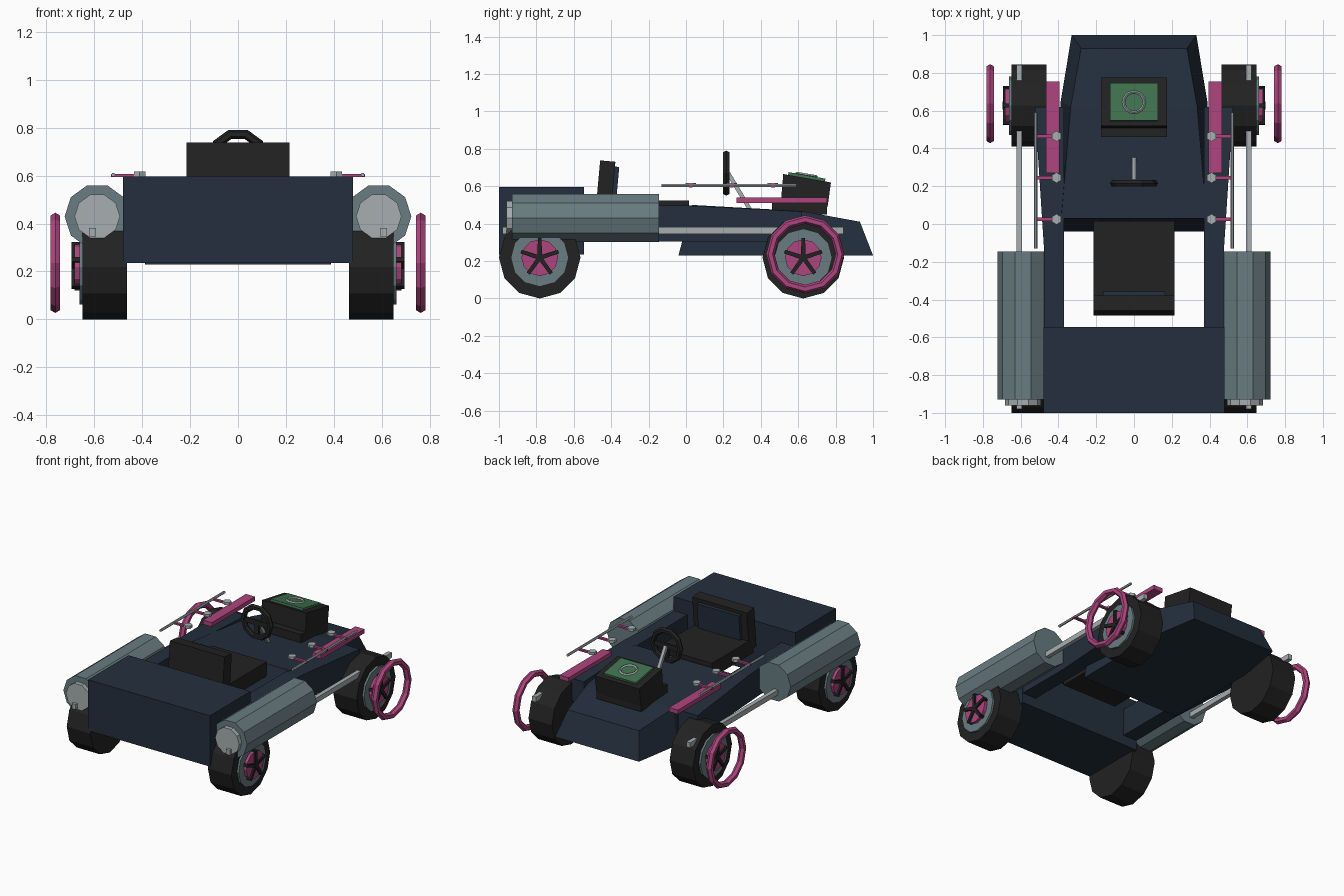
import bpy, bmesh, math
from mathutils import Matrix, Vector

if "Cube" in bpy.data.objects:
    bpy.data.objects.remove(bpy.data.objects["Cube"])


def mat(name, r, g, b):
    m = bpy.data.materials.new(name)
    m.diffuse_color = (r, g, b, 1)
    m.use_nodes = True
    m.node_tree.nodes["Principled BSDF"].inputs["Base Color"].default_value = m.diffuse_color
    return m


NAVY = mat("navy paint", 0.017, 0.028, 0.047)
BLACK = mat("black rubber", 0.016, 0.016, 0.016)
GREY = mat("slate grey metal", 0.14, 0.20, 0.22)
LIGHT = mat("light metal", 0.39, 0.43, 0.44)
PINK = mat("magenta trim", 0.42, 0.06, 0.21)
GREEN = mat("green panel", 0.05, 0.165, 0.078)


def add(name, verts, faces, m):
    me = bpy.data.meshes.new(name)
    bm = bmesh.new()
    vs = [bm.verts.new(v) for v in verts]
    for f in faces:
        bm.faces.new([vs[i] for i in f])
    bmesh.ops.recalc_face_normals(bm, faces=bm.faces)
    bm.to_mesh(me)
    bm.free()
    me.materials.append(m)
    ob = bpy.data.objects.new(name, me)
    bpy.context.collection.objects.link(ob)
    return ob


def loft(name, rings, m):
    """Skin a list of equal-length rings and cap both ends."""
    n, k = len(rings[0]), len(rings)
    faces = [[i * n + j, i * n + (j + 1) % n, (i + 1) * n + (j + 1) % n, (i + 1) * n + j]
             for i in range(k - 1) for j in range(n)]
    faces += [list(range(n)), list(range((k - 1) * n, k * n))]
    return add(name, [p for r in rings for p in r], faces, m)


def box(name, x, y, z, m, tilt=0.0):
    """Box from ranges, tilted about x around its own centre."""
    c = Vector(((x[0] + x[1]) / 2, (y[0] + y[1]) / 2, (z[0] + z[1]) / 2))
    rot = Matrix.Rotation(tilt, 3, 'X')
    rings = [[c + rot @ (Vector((a, b, zz)) - c) for a, b in
              ((x[0], y[0]), (x[1], y[0]), (x[1], y[1]), (x[0], y[1]))] for zz in z]
    return loft(name, rings, m)


def prism(name, axis, c, r, span, sides, m, phase=0.0):
    """Regular prism along an axis; c holds the two other coordinates."""
    rings = []
    for s in span:
        ring = []
        for i in range(sides):
            a = phase + 2 * math.pi * i / sides
            p = [c[0] + r * math.cos(a), c[1] + r * math.sin(a)]
            p.insert("xyz".index(axis), s)
            ring.append(p)
        rings.append(ring)
    return loft(name, rings, m)


def torus(name, loc, R, r, n, k, m, rot):
    bpy.ops.mesh.primitive_torus_add(location=loc, rotation=rot, major_radius=R,
                                     minor_radius=r, major_segments=n, minor_segments=k)
    ob = bpy.context.object
    ob.name = name
    ob.data.materials.append(m)
    return ob


# body: wedge nose with narrower deck, and rear engine box
def section(yb, xb, yt, xt, zt):
    return [(-xb, yb, 0.23), (xb, yb, 0.23), (xt, yt, zt), (-xt, yt, zt)]


loft("nose_body", [section(-0.04, 0.385, 0.03, 0.385, 0.50),
                   section(0.65, 0.388, 0.62, 0.335, 0.467),
                   section(1.0, 0.33, 0.93, 0.28, 0.41)], NAVY)
box("engine_box", (-0.48, 0.48), (-1.0, -0.545), (0.235, 0.597), NAVY)

# seat
box("seat_cushion", (-0.215, 0.215), (-0.45, 0.015), (0.42, 0.523), BLACK)
box("seat_back", (-0.215, 0.215), (-0.472, -0.39), (0.45, 0.735), BLACK, -0.09)
box("seat_back_panel", (-0.165, 0.165), (-0.40, -0.365), (0.525, 0.705), NAVY, -0.09)

# steering wheel and column
torus("steering_wheel", (0, 0.215, 0.67), 0.107, 0.02, 10, 6, BLACK, (math.pi / 2, 0, 0))
box("steering_crossbar", (-0.1, 0.1), (0.208, 0.225), (0.65, 0.685), BLACK)
box("steering_lower_spoke", (-0.015, 0.015), (0.208, 0.225), (0.565, 0.66), BLACK)
loft("steering_column", [[(-0.011, 0.215, 0.665), (0.011, 0.215, 0.665), (0.011, 0.235, 0.675), (-0.011, 0.235, 0.675)],
                         [(-0.011, 0.33, 0.475), (0.011, 0.33, 0.475), (0.011, 0.355, 0.475), (-0.011, 0.355, 0.475)]], LIGHT)

# console on the nose with a sloping green panel
box("console_base", (-0.175, 0.175), (0.46, 0.755), (0.45, 0.535), BLACK)
loft("console_box", [[(x, 0.505, 0.49), (x, 0.52, 0.665), (x, 0.775, 0.62), (x, 0.757, 0.49)]
                     for x in (-0.175, 0.175)], BLACK)
box("console_panel", (-0.128, 0.128), (0.545, 0.745), (0.638, 0.658), GREEN, -0.175)
torus("console_dial", (0, 0.645, 0.66), 0.055, 0.008, 14, 4, LIGHT, (-0.175, 0, 0))

# wheels
R, Z = 0.218, 0.218


def wheel(pos, side, s, y):
    tag = f"{pos}_{side}_"
    prism(tag + "tyre", 'x', (y, Z), R, (s * 0.463, s * 0.648), 12, BLACK, math.pi / 2)
    prism(tag + "rim", 'x', (y, Z), 0.155, (s * 0.60, s * 0.662), 12, GREY, math.pi / 2)
    prism(tag + "hub", 'x', (y, Z), 0.098, (s * 0.62, s * 0.682), 12, PINK, math.pi / 2)
    for i in range(5):
        a = math.pi / 2 + i * 2 * math.pi / 5
        d, t = (math.cos(a), math.sin(a)), (-math.sin(a), math.cos(a))
        quad = [(0, -0.012), (0.105, -0.010), (0.105, 0.010), (0, 0.012)]
        loft(tag + f"spoke_{i + 1}", [[(x, y + u * d[0] + v * t[0], Z + u * d[1] + v * t[1])
                                       for u, v in quad] for x in (s * 0.66, s * 0.694)], BLACK)
    prism(tag + "hub_nut", 'x', (y, Z), 0.022, (s * 0.66, s * 0.695), 5, BLACK, math.pi / 2)


for s, side in ((1, "right"), (-1, "left")):
    wheel("rear", side, s, -0.782)
    wheel("front", side, s, 0.627)

    # floating guard ring outside each front wheel
    torus(side + "_guard_ring", (s * 0.762, 0.637, 0.236), 0.186, 0.023, 12, 6, PINK, (0, math.pi / 2, 0))

    # side rail joining nose and engine box
    loft(side + "_side_rail", [[(s * 0.37, y, 0.305), (s * xo, y, 0.305), (s * xo, y, zt), (s * 0.37, y, zt)]
                               for y, xo, zt in ((-0.76, 0.48, 0.50), (-0.15, 0.475, 0.497), (0.0, 0.485, 0.497),
                                                 (0.62, 0.525, 0.465))], NAVY)

    # side tank with end cap, and the long bar through it
    prism(side + "_tank", 'y', (s * 0.587, 0.43), 0.136, (-0.93, -0.145), 10, GREY)
    prism(side + "_tank_cap", 'y', (s * 0.587, 0.43), 0.095, (-0.96, -0.92), 10, LIGHT)
    lo, hi = sorted((s * 0.592, s * 0.622))
    box(side + "_long_bar", (lo, hi), (-0.98, 0.842), (0.345, 0.382), LIGHT)

    # magenta side plate, rod, arms and bolts
    lo, hi = sorted((s * 0.395, s * 0.466))
    box(side + "_side_plate", (lo, hi), (0.27, 0.755), (0.51, 0.54), PINK)
    prism(side + "_rod", 'y', (s * 0.52, 0.603), 0.009, (-0.13, 0.59), 6, LIGHT)
    for i, y in enumerate((0.465, 0.245, 0.025)):
        lo, hi = sorted((s * 0.40, s * 0.53))
        box(f"{side}_arm_{i + 1}", (lo, hi), (y - 0.01, y + 0.01), (0.594, 0.606), PINK)
        prism(f"{side}_bolt_{i + 1}", 'z', (s * 0.41, y), 0.028, (0.597, 0.616), 6, LIGHT, math.pi / 6)
